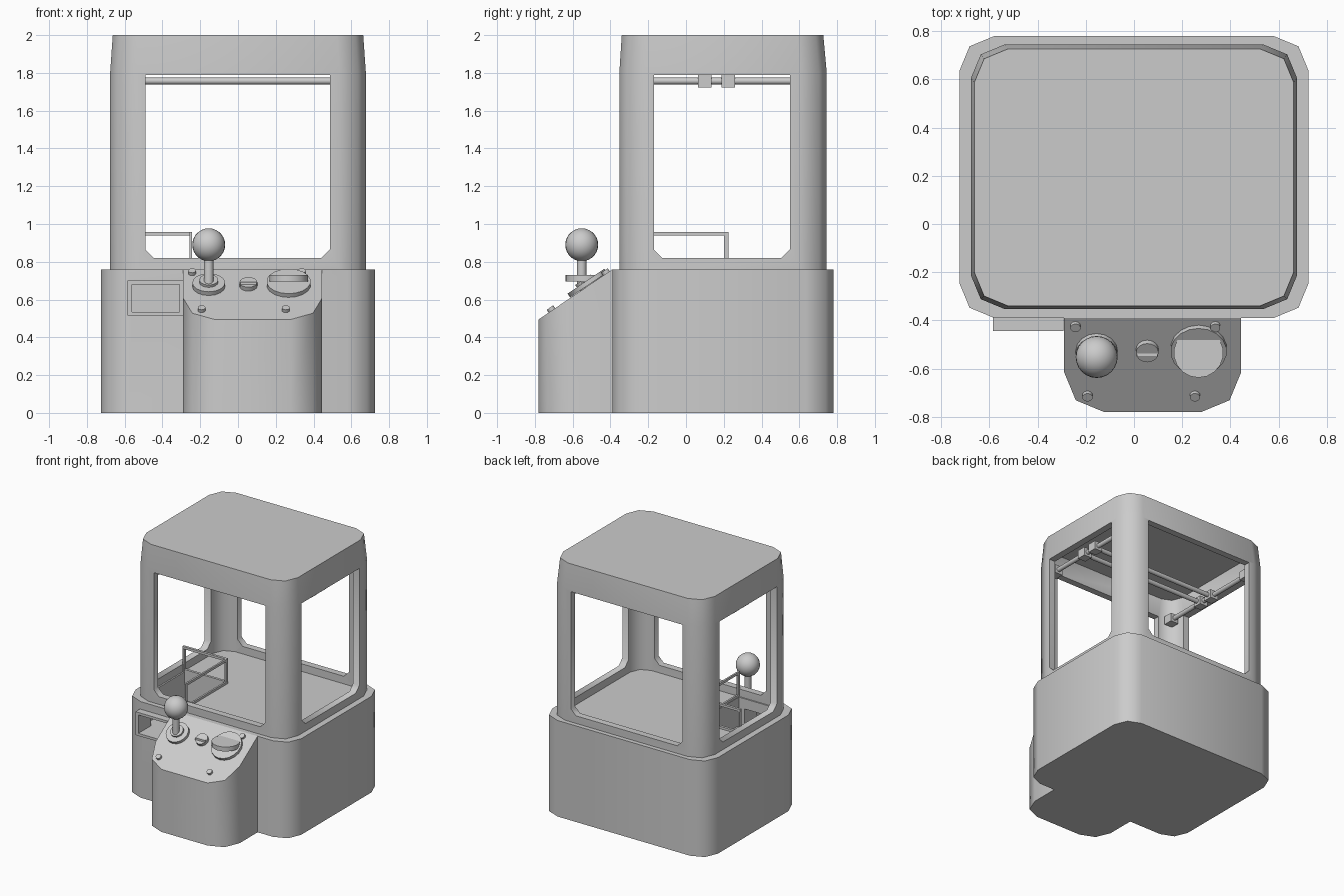
import bpy, bmesh, math
from mathutils import Vector

if "Cube" in bpy.data.objects:
    bpy.data.objects.remove(bpy.data.objects["Cube"])

SLOPE = 0.68
TILT = math.atan(SLOPE)


def deck_z(y):
    return 0.76 + (y + 0.39) * SLOPE


def finish(bm, name, smooth=True):
    bmesh.ops.recalc_face_normals(bm, faces=bm.faces)
    me = bpy.data.meshes.new(name)
    bm.to_mesh(me)
    bm.free()
    ob = bpy.data.objects.new(name, me)
    bpy.context.collection.objects.link(ob)
    if smooth:
        shade(ob)
    return ob


def shade(ob):
    bpy.ops.object.select_all(action='DESELECT')
    ob.select_set(True)
    bpy.context.view_layer.objects.active = ob
    bpy.ops.object.shade_smooth_by_angle(angle=math.radians(50))


def rounded(hx, y0, y1, r, seg=2):
    """Rounded rectangle outline, counter-clockwise."""
    pts = []
    for i, (cx, cy) in enumerate([(hx - r, y1 - r), (r - hx, y1 - r),
                                  (r - hx, y0 + r), (hx - r, y0 + r)]):
        for k in range(seg + 1):
            a = math.pi / 2 * (i + k / seg)
            pts.append((cx + r * math.cos(a), cy + r * math.sin(a)))
    return pts


def loft(name, rings, smooth=True):
    """Skin a stack of equal-length 3D rings and cap both ends."""
    bm = bmesh.new()
    vs = [[bm.verts.new(p) for p in ring] for ring in rings]
    n = len(vs[0])
    for a, b in zip(vs, vs[1:]):
        for i in range(n):
            bm.faces.new((a[i], a[(i + 1) % n], b[(i + 1) % n], b[i]))
    bm.faces.new(vs[0][::-1])
    bm.faces.new(vs[-1])
    return finish(bm, name, smooth)


def at_z(pts, z):
    return [(x, y, z) for x, y in pts]


def box(name, x0, x1, y0, y1, z0, z1):
    q = [(x0, y0), (x1, y0), (x1, y1), (x0, y1)]
    return loft(name, [at_z(q, z0), at_z(q, z1)], False)


def rod(name, a, b, r, sides=16):
    a, b = Vector(a), Vector(b)
    bm = bmesh.new()
    bmesh.ops.create_cone(bm, cap_ends=True, segments=sides, radius1=r, radius2=r,
                          depth=(b - a).length)
    rot = Vector((0, 0, 1)).rotation_difference(b - a).to_matrix()
    bmesh.ops.rotate(bm, verts=bm.verts, matrix=rot)
    bmesh.ops.translate(bm, verts=bm.verts, vec=(a + b) / 2)
    return finish(bm, name)


def deck_disc(name, x, y, z, r, thick, sides=16):
    """Disc lying parallel to the sloped deck; its top centre is at x, y, z."""
    n = Vector((0, -math.sin(TILT), math.cos(TILT)))
    top = Vector((x, y, z))
    return rod(name, top - n * thick, top, r, sides)


def cut(ob, cutters):
    for c in cutters:
        c.hide_render = True
        m = ob.modifiers.new("cut", 'BOOLEAN')
        m.operation, m.solver, m.object = 'DIFFERENCE', 'EXACT', c
        bpy.context.view_layer.objects.active = ob
        bpy.ops.object.modifier_apply(modifier=m.name)
        bpy.data.objects.remove(c)
    shade(ob)


# Base cabinet with prize chute and door opening
outline = rounded(0.725, -0.39, 0.78, 0.145)
base = loft("base_cabinet", [at_z(outline, 0), at_z(outline, 0.76)])
cut(base, [box("chute_cutter", -0.61, -0.26, -0.29, 0.205, 0.535, 0.9),
           box("door_cutter", -0.56, -0.31, -0.5, -0.2, 0.535, 0.68)])

# Upper cabinet shell: tapered top, hollow, windows on four sides
low = rounded(0.677, -0.353, 0.745, 0.14)
top = rounded(0.663, -0.34, 0.727, 0.14)
shell = loft("upper_cabinet", [at_z(low, 0.76), at_z(low, 1.8), at_z(top, 2.0)])
inner = rounded(0.622, -0.3, 0.692, 0.11)


def window(a, b):
    c = 0.045
    return [(a + c, 0.82), (b - c, 0.82), (b, 0.82 + c), (b, 1.79), (a, 1.79), (a, 0.82 + c)]


front_win, side_win = window(-0.49, 0.487), window(-0.17, 0.55)
cut(shell, [loft("inside_cutter", [at_z(inner, 0.7), at_z(inner, 1.95)]),
            loft("front_cutter", [[(u, y, v) for u, v in front_win] for y in (-1, 1)]),
            loft("side_cutter", [[(x, u, v) for u, v in side_win] for x in (-1, 1)])])

# Control console with sloped deck
foot = [(x + 0.0775, y) for x, y in rounded(0.3675, -0.78, -0.39, 0.165)[6:]]
foot = [(0.445, -0.39), (-0.29, -0.39)] + foot
loft("control_console", [at_z(foot, 0), [(x, y, deck_z(y)) for x, y in foot]])

# Prize door frame
for nm, x0, x1, z0, z1 in [("left", -0.585, -0.56, 0.515, 0.7), ("right", -0.31, -0.292, 0.515, 0.7),
                           ("bottom", -0.56, -0.31, 0.515, 0.535), ("top", -0.56, -0.31, 0.68, 0.7)]:
    box("door_frame_" + nm, x0, x1, -0.445, -0.385, z0, z1)

# Joystick
deck_disc("joystick_plate", -0.155, -0.54, 0.69, 0.087, 0.024)
deck_disc("joystick_collar", -0.155, -0.545, 0.705, 0.05, 0.03)
rod("joystick_stick", (-0.155, -0.552, 0.68), (-0.155, -0.552, 0.84), 0.025)
bm = bmesh.new()
bmesh.ops.create_uvsphere(bm, u_segments=24, v_segments=14, radius=0.087)
bmesh.ops.translate(bm, verts=bm.verts, vec=(-0.155, -0.552, 0.89))
finish(bm, "joystick_ball")

# Coin slot and large push button
deck_disc("coin_disc", 0.055, -0.535, 0.692, 0.047, 0.026)
box("coin_slot", 0.012, 0.098, -0.553, -0.537, 0.675, 0.694)
deck_disc("button_plate", 0.268, -0.53, 0.697, 0.117, 0.024, 18)
rod("push_button", (0.268, -0.535, 0.695), (0.268, -0.535, 0.73), 0.103, 18)

# Deck screws
for i, (x, y) in enumerate([(-0.243, -0.432), (0.338, -0.432), (-0.193, -0.72), (0.253, -0.72)]):
    deck_disc(f"deck_screw_{i}", x, y, deck_z(y) + 0.022, 0.021, 0.02, 10)

# Chute guard: two open rails meeting at a corner post
for nm, z0, z1 in [("top", 0.938, 0.957), ("bottom", 0.76, 0.778)]:
    box(f"guard_back_{nm}", -0.63, -0.243, 0.205, 0.225, z0, z1)
    box(f"guard_side_{nm}", -0.257, -0.243, -0.31, 0.205, z0, z1)
for nm, x, y in [("corner", -0.257, 0.2), ("wall", -0.628, 0.2), ("front", -0.257, -0.308)]:
    box(f"guard_post_{nm}", x, x + 0.014, y, y + 0.025, 0.76, 0.94)

# Claw gantry: side rails with blocks, and crossbars
Z = 1.757
for side, s in (("left", -1), ("right", 1)):
    x = s * 0.56
    rod(f"rail_{side}", (x, -0.25, Z), (x, 0.64, Z), 0.018)
    for i, y in enumerate((-0.235, 0.1, 0.223, 0.625)):
        box(f"rail_block_{side}_{i}", x - 0.035, x + 0.035, y - 0.036, y + 0.036, 1.722, 1.79)
for i, y in enumerate((0.1, 0.223)):
    rod(f"crossbar_{i}", (-0.56, y, Z), (0.56, y, Z), 0.018)
